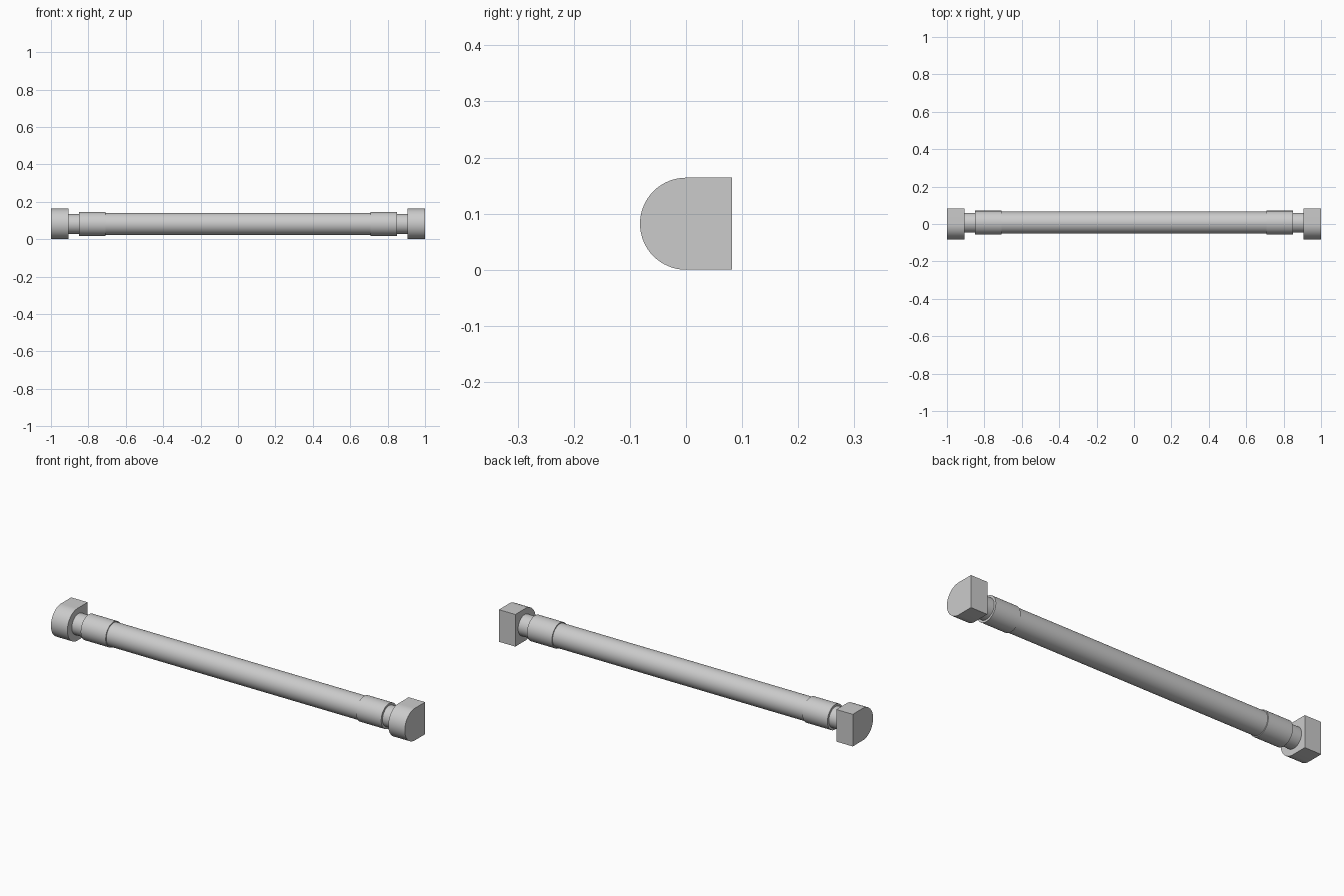
import bpy, bmesh, math

if "Cube" in bpy.data.objects:
    bpy.data.objects.remove(bpy.data.objects["Cube"])

CY, CZ = 0.007, 0.082   # axis of the rod
R = 0.082               # bracket radius


def finish(name, bm):
    bmesh.ops.recalc_face_normals(bm, faces=bm.faces)
    me = bpy.data.meshes.new(name)
    bm.to_mesh(me)
    bm.free()
    ob = bpy.data.objects.new(name, me)
    bpy.context.collection.objects.link(ob)
    bpy.context.view_layer.objects.active = ob
    ob.select_set(True)
    bpy.ops.object.shade_smooth_by_angle(angle=math.radians(30))
    ob.select_set(False)
    return ob


def extrude_x(name, outline, x0, x1):
    """Extrude a closed (y, z) outline along x."""
    bm = bmesh.new()
    face = bm.faces.new([bm.verts.new((x0, y, z)) for y, z in outline])
    new = bmesh.ops.extrude_face_region(bm, geom=[face], use_keep_orig=True)
    verts = [g for g in new["geom"] if isinstance(g, bmesh.types.BMVert)]
    bmesh.ops.translate(bm, verts=verts, vec=(x1 - x0, 0, 0))
    return finish(name, bm)


def circle(r, n=64):
    return [(CY + r * math.cos(2 * math.pi * i / n),
             CZ + r * math.sin(2 * math.pi * i / n)) for i in range(n)]


# D-shaped bracket outline: half round in front, flat at the wall
arc = [(-R * math.sin(math.pi * i / 32), CZ + R * math.cos(math.pi * i / 32))
       for i in range(33)]
bracket = arc + [(R, 0), (R, 2 * R)]

# Main tube
extrude_x("tube", circle(0.059), -0.72, 0.72)

# Ends: bracket, neck and sleeve on each side
for side, s in (("left", -1), ("right", 1)):
    extrude_x(side + "_bracket", bracket, s * 0.907, s)
    extrude_x(side + "_neck", circle(0.053), s * 0.84, s * 0.915)
    extrude_x(side + "_sleeve", circle(0.064), s * 0.708, s * 0.849)
